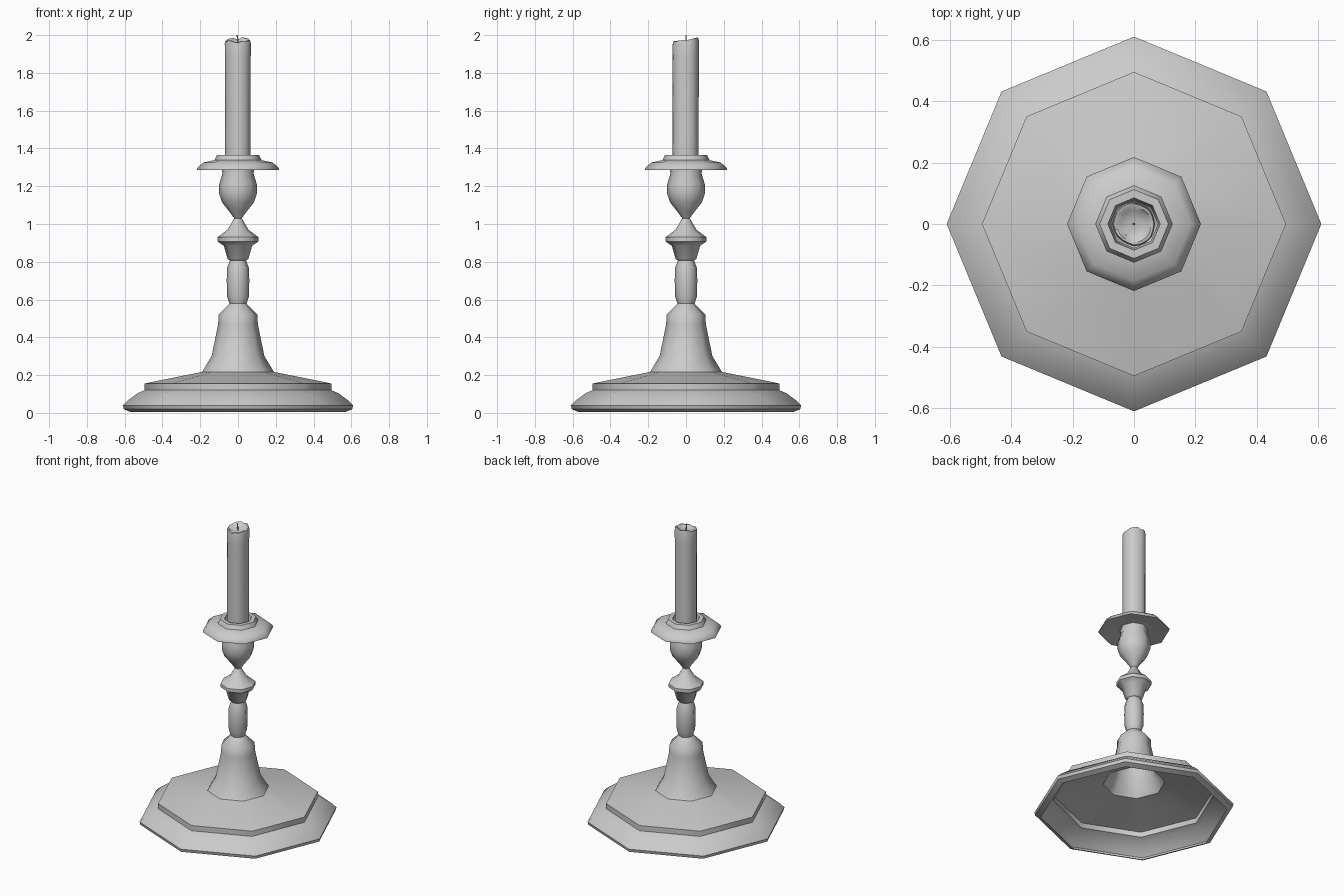
import bpy, bmesh, math, random
from mathutils import Vector

if "Cube" in bpy.data.objects:
    bpy.data.objects.remove(bpy.data.objects["Cube"])

random.seed(4)


def finish(bm, name, angle):
    bmesh.ops.recalc_face_normals(bm, faces=bm.faces)
    me = bpy.data.meshes.new(name)
    bm.to_mesh(me)
    bm.free()
    ob = bpy.data.objects.new(name, me)
    bpy.context.collection.objects.link(ob)
    bpy.ops.object.select_all(action='DESELECT')
    ob.select_set(True)
    bpy.context.view_layer.objects.active = ob
    bpy.ops.object.shade_smooth_by_angle(angle=math.radians(angle))
    return ob


def lathe(name, profile, sides, shape=None, angle=48, cap_end=False):
    """Revolve (radius, z) points; shape can displace each point."""
    bm = bmesh.new()
    rings = []
    for i, (r, z) in enumerate(profile):
        ring = []
        for k in range(sides):
            a = 2 * math.pi * k / sides
            p = Vector((r * math.cos(a), r * math.sin(a), z))
            ring.append(bm.verts.new(shape(p, i, k, a) if shape else p))
        rings.append(ring)
    for lo, hi in zip(rings, rings[1:]):
        for k in range(sides):
            n = (k + 1) % sides
            bm.faces.new((lo[k], lo[n], hi[n], hi[k]))
    if cap_end:
        bm.faces.new(rings[-1])
    return finish(bm, name, angle)


# Hollow octagonal foot rising into the bell-shaped stem
lathe("foot", [(0.57, 0.005), (0.605, 0.02), (0.61, 0.04), (0.585, 0.065),
               (0.53, 0.105), (0.495, 0.12), (0.495, 0.155), (0.46, 0.163),
               (0.19, 0.217), (0.14, 0.30), (0.115, 0.42), (0.105, 0.47),
               (0.103, 0.52), (0.045, 0.578)], 8)

# Turned stem: baluster, knop, bulb
lathe("stem", [(0.045, 0.578), (0.057, 0.615), (0.06, 0.70), (0.057, 0.77),
               (0.043, 0.807), (0.055, 0.815), (0.075, 0.885), (0.108, 0.907),
               (0.108, 0.93), (0.055, 0.97), (0.02, 1.03), (0.045, 1.065),
               (0.085, 1.115), (0.10, 1.16), (0.10, 1.21), (0.083, 1.265),
               (0.085, 1.30)], 8)

# Drip pan with candle socket
lathe("drip_pan", [(0.085, 1.30), (0.13, 1.308), (0.20, 1.287), (0.218, 1.287),
                   (0.218, 1.295), (0.185, 1.325), (0.125, 1.338), (0.112, 1.365),
                   (0.085, 1.365), (0.078, 1.31)], 8)

# Candle with slight drips down the side and an uneven, hollowed top
SIDES = 20
drip = [random.uniform(-0.003, 0.003) for _ in range(SIDES)]
lip = [random.uniform(-0.007, 0.007) for _ in range(SIDES)]


def melt(p, i, k, a):
    r = math.hypot(p.x, p.y)
    f = 1 + drip[k] / 0.068 * (r / 0.068)
    p.x, p.y = p.x * f, p.y * f
    if i >= 4:
        p.z += 0.011 * math.sin(a) * r / 0.068 + (lip[k] if i in (5, 6) else 0)
    return p


lathe("candle", [(0.068, 1.31), (0.068, 1.40), (0.068, 1.65), (0.069, 1.88),
                 (0.070, 1.955), (0.066, 1.972), (0.058, 1.972), (0.045, 1.96),
                 (0.015, 1.955)], SIDES, melt, 45, True)

# Wick
lathe("wick", [(0.004, 1.95), (0.004, 1.975), (0.003, 2.0)], 6,
      lambda p, i, k, a: p + Vector((-0.002 * i, 0, 0)), 40, True)
